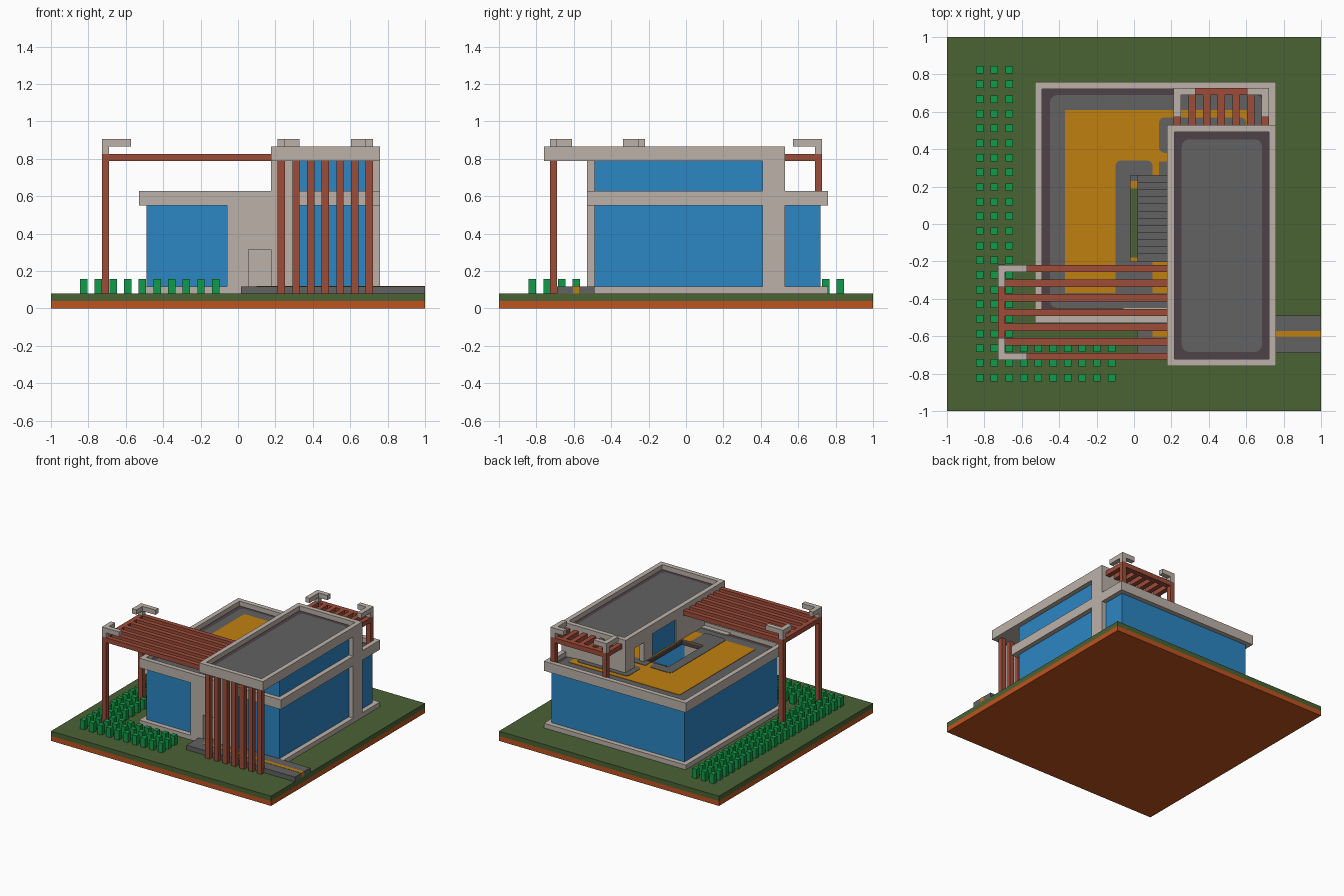
import bpy, bmesh, math
from mathutils import Vector

old = bpy.data.objects.get("Cube")
if old:
    bpy.data.objects.remove(old, do_unlink=True)


def material(name, hexa):
    rgb = [int(hexa[i:i + 2], 16) / 255 for i in (0, 2, 4)]
    lin = [c / 12.92 if c < 0.04045 else ((c + 0.055) / 1.055) ** 2.4 for c in rgb]
    m = bpy.data.materials.new(name)
    m.use_nodes = True
    m.diffuse_color = (*lin, 1)
    m.node_tree.nodes["Principled BSDF"].inputs["Base Color"].default_value = (*lin, 1)
    return m


SOIL = material("orange soil", "BF521E")
GRASS = material("grass green", "4A6234")
STONE = material("pale stone", "BCB2A9")
GLASS = material("blue glass", "2B86C3")
WOOD = material("red wood", "9E4D39")
GREY = material("grey paving", "626262")
OCHRE = material("ochre paving", "C08010")
PLUM = material("dark plum", "4F4147")
LEAF = material("leaf green", "109B48")


def boxes(name, mat, *specs, corner=0.0):
    """One object made of boxes (x0, x1, y0, y1, z0, z1); corner rounds the upright edges."""
    bm = bmesh.new()
    for x0, x1, y0, y1, z0, z1 in specs:
        new = bmesh.ops.create_cube(bm, size=1)["verts"]
        for v in new:
            v.co = Vector(((x0 + x1) / 2 + v.co.x * (x1 - x0),
                           (y0 + y1) / 2 + v.co.y * (y1 - y0),
                           (z0 + z1) / 2 + v.co.z * (z1 - z0)))
    if corner:
        upright = [e for e in bm.edges
                   if abs(e.verts[0].co.z - e.verts[1].co.z) > 0.001
                   and (e.verts[0].co - e.verts[1].co).xy.length < 1e-5]
        bmesh.ops.bevel(bm, geom=upright, offset=corner, segments=3, profile=0.5, affect='EDGES')
    me = bpy.data.meshes.new(name)
    bm.to_mesh(me)
    bm.free()
    me.materials.append(mat)
    ob = bpy.data.objects.new(name, me)
    bpy.context.collection.objects.link(ob)
    return ob


def ring(x0, x1, y0, y1, z0, z1, t):
    """Four boxes forming a rectangular frame of thickness t."""
    return [(x0, x1, y0, y0 + t, z0, z1), (x0, x1, y1 - t, y1, z0, z1),
            (x0, x0 + t, y0 + t, y1 - t, z0, z1), (x1 - t, x1, y0 + t, y1 - t, z0, z1)]


U = 0.0392      # module width
P = 0.0784      # spacing of repeated parts

# Ground and garden path
boxes("soil_base", SOIL, (-1, 1, -1, 1, 0, 0.04))
boxes("lawn", GRASS, (-1, 1, -1, 1, 0.04, 0.08))
boxes("path", GREY, (0.015, 1, -0.69, -0.49, 0.08, 0.118))
boxes("path_stripe", OCHRE, (0.1, 1.001, -0.605, -0.573, 0.08, 0.12))

# Shrubs: three columns on the left side, three rows along the front
shrubs = []
for r in range(22):
    for c in range(10):
        if c < 3 or r > 18:
            x, y = -0.825 + c * P, 0.825 - r * P
            shrubs.append((x - 0.02, x + 0.02, y - 0.02, y + 0.02, 0.08, 0.158))
boxes("shrubs", LEAF, *shrubs)

# Lower house: floor, glass walls, front wall with a recessed door
boxes("floor_slab", STONE, (-0.53, 0.76, -0.49, 0.76, 0.08, 0.118),
      (-0.53, 0.015, -0.53, -0.49, 0.08, 0.118))
boxes("indoor_floor", GREY, (-0.4, 0.6, -0.4, 0.6, 0.118, 0.122))
boxes("indoor_floor_stripe", OCHRE, (-0.02, 0.02, -0.2, 0.23, 0.122, 0.125))
boxes("indoor_planting", GRASS, (-0.02, 0.02, -0.18, 0.19, 0.125, 0.129))
boxes("lower_glass", GLASS,
      (-0.49, -0.06, -0.49, -0.45, 0.118, 0.55), (-0.49, -0.45, -0.45, 0.72, 0.118, 0.55),
      (-0.45, 0.72, 0.68, 0.72, 0.118, 0.55), (0.68, 0.72, 0.53, 0.68, 0.118, 0.55))
boxes("front_wall", STONE,
      (-0.06, 0.055, -0.53, -0.49, 0.08, 0.6), (0.055, 0.177, -0.53, -0.49, 0.315, 0.6),
      (0.177, 0.33, -0.53, -0.45, 0.08, 0.8), (-0.06, 0.177, -0.49, -0.45, 0.1, 0.6))

# Lower roof: deck with rounded paving and a stair opening
deck = boxes("lower_roof_deck", PLUM, (-0.5, 0.73, -0.5, 0.73, 0.552, 0.588))
paving = boxes("roof_paving", GREY, (-0.45, 0.69, -0.45, 0.69, 0.584, 0.592), corner=0.04)
terrace = boxes("roof_terrace", OCHRE, (-0.37, 0.64, -0.37, 0.61, 0.588, 0.595))
boxes("lower_soffit", STONE, *ring(-0.53, 0.76, -0.53, 0.76, 0.549, 0.627, U))
stair_rim = boxes("stair_surround", GREY, (-0.1, 0.1, -0.39, 0.34, 0.59, 0.598), corner=0.03)
boxes("upper_room_surround", GREY, (0.133, 0.6, 0.38, 0.57, 0.59, 0.598), corner=0.03)
boxes("stair_side_paving", GREY, (0.133, 0.3, 0.26, 0.335, 0.59, 0.598))
cutter = boxes("stair_cutter", GREY, (-0.02, 0.177, -0.2, 0.26, 0.5, 0.7))
cutter.hide_render = True
for ob in (deck, paving, terrace, stair_rim):
    mod = ob.modifiers.new("opening", 'BOOLEAN')
    mod.operation, mod.object, mod.solver = 'DIFFERENCE', cutter, 'EXACT'
    bpy.context.view_layer.objects.active = ob
    bpy.ops.object.modifier_apply(modifier=mod.name)
bpy.data.objects.remove(cutter, do_unlink=True)
boxes("stairs", GREY, *[(0.02, 0.177, -0.2 + i * 0.0383, -0.2 + (i + 1) * 0.0383,
                         0.12, 0.12 + (i + 1) * 0.0385) for i in range(12)])

# Upper house: glass corner, rear column, left wall with doorway and window
boxes("upper_glass", GLASS, (0.33, 0.72, -0.49, -0.45, 0.118, 0.79),
      (0.68, 0.72, -0.45, 0.41, 0.118, 0.79), (0.19, 0.21, -0.13, 0.18, 0.58, 0.79))
boxes("rear_column", STONE, (0.64, 0.76, 0.41, 0.53, 0.08, 0.8))
boxes("upper_walls", STONE, (0.18, 0.64, 0.49, 0.53, 0.55, 0.8),
      (0.18, 0.22, 0.41, 0.49, 0.55, 0.8), (0.18, 0.22, 0.18, 0.29, 0.55, 0.8),
      (0.18, 0.22, 0.29, 0.41, 0.755, 0.8), (0.18, 0.22, -0.45, -0.13, 0.55, 0.8))

# Upper roof
boxes("upper_roof_slab", STONE, (0.19, 0.75, -0.75, 0.52, 0.788, 0.805))
boxes("upper_roof_rim", STONE, *ring(0.177, 0.76, -0.76, 0.53, 0.787, 0.865, U))
boxes("upper_roof_deck", PLUM, (0.2, 0.73, -0.73, 0.5, 0.8, 0.826))
boxes("upper_roof_paving", GREY, (0.255, 0.685, -0.685, 0.453, 0.822, 0.83), corner=0.04)

# Upright wooden fins at the entrance
boxes("entrance_fins", WOOD, *[(0.212 + i * P, 0.212 + i * P + U, -0.728, -0.689, 0.08, 0.79)
                               for i in range(7)])

# Large side pergola
boxes("side_pergola_beams", WOOD, *[(-0.69, 0.18, -0.728 + i * P, -0.689 + i * P, 0.787, 0.826)
                                    for i in range(7)],
      (-0.728, -0.689, -0.728, -0.218, 0.787, 0.826))
boxes("side_pergola_posts", WOOD, *[(-0.728, -0.689, y, y + U, 0.08, 0.826)
                                    for y in (-0.728, -0.257)])

# Small rear pergola
boxes("rear_pergola_beams", WOOD, *[(0.212 + i * P, 0.212 + i * P + U, 0.53, 0.69, 0.787, 0.826)
                                    for i in range(7)],
      (0.212, 0.722, 0.689, 0.728, 0.787, 0.826))
boxes("rear_pergola_posts", WOOD, *[(x, x + U, 0.689, 0.728, 0.56, 0.826)
                                    for x in (0.212, 0.683)])


def bracket(name, x, y, sx, sy, lx, ly):
    """Corner cap: short stem with two arms running along sx and sy from the corner (x, y)."""
    def span(a, d, l):
        return (min(a, a + d * l), max(a, a + d * l))
    boxes(name, STONE, (*span(x, sx, U), *span(y, sy, U), 0.826, 0.866),
          (*span(x, sx, lx), *span(y, sy, U), 0.866, 0.905),
          (*span(x, sx, U), *span(y + sy * U, sy, ly - U), 0.866, 0.905))


bracket("side_front_cap", -0.728, -0.728, 1, 1, 0.157, 0.118)
bracket("side_back_cap", -0.728, -0.218, 1, -1, 0.157, 0.118)
bracket("rear_right_cap", 0.212, 0.728, 1, -1, 0.118, 0.157)
bracket("rear_left_cap", 0.722, 0.728, -1, -1, 0.118, 0.157)
